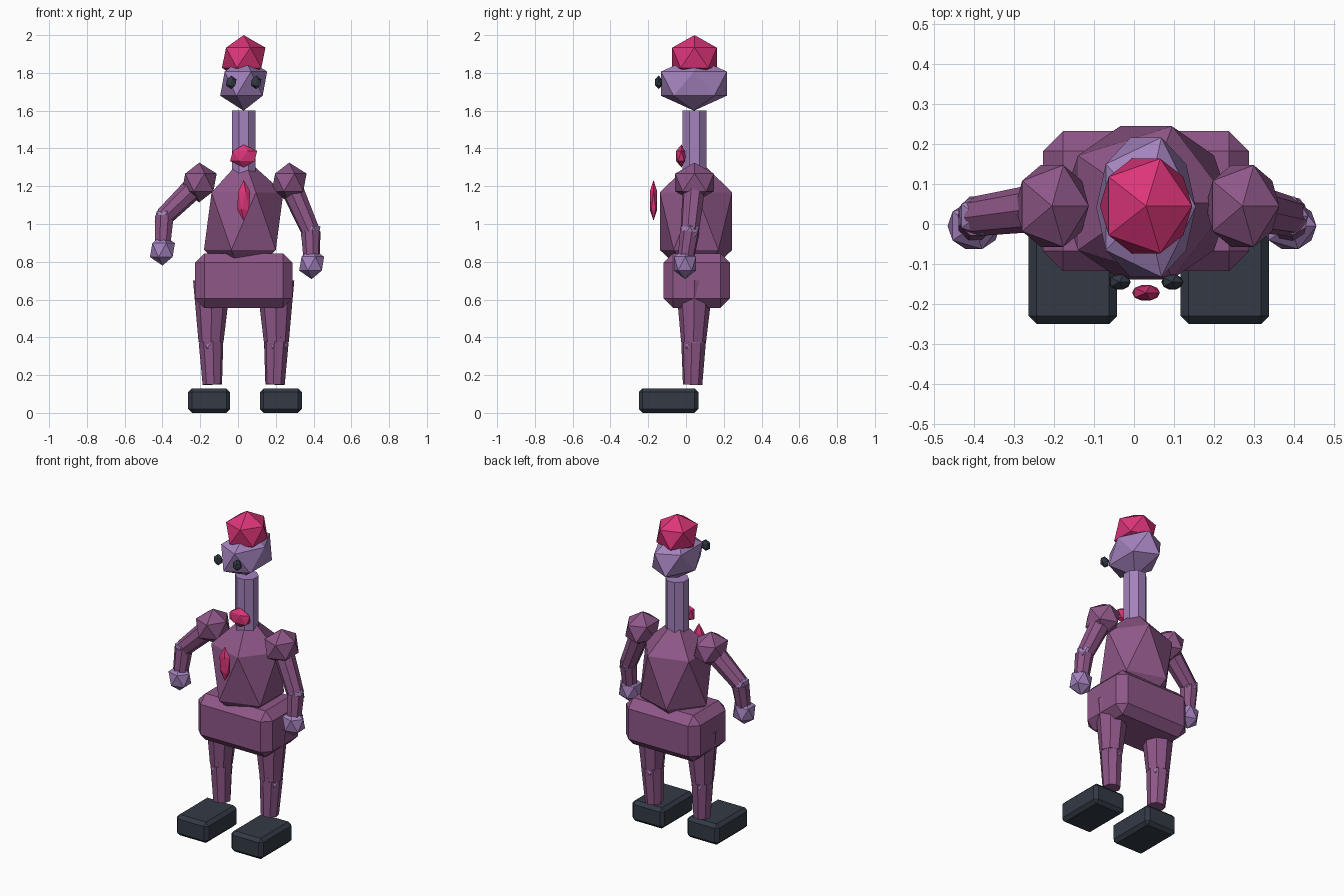
import bpy
import bmesh
import math
from mathutils import Vector, Matrix

cube = bpy.data.objects.get("Cube")
if cube:
    bpy.data.objects.remove(cube, do_unlink=True)


def material(name, rgb):
    m = bpy.data.materials.new(name)
    m.use_nodes = True
    m.diffuse_color = (*rgb, 1)
    m.node_tree.nodes["Principled BSDF"].inputs["Base Color"].default_value = (*rgb, 1)
    return m


PLUM = material("plum", (0.27, 0.095, 0.245))
LILAC = material("lilac", (0.37, 0.225, 0.51))
PINK = material("pink", (0.71, 0.035, 0.19))
SLATE = material("slate", (0.033, 0.042, 0.06))


def finish(bm, name, mat):
    mesh = bpy.data.meshes.new(name)
    bm.to_mesh(mesh)
    bm.free()
    mesh.materials.append(mat)
    ob = bpy.data.objects.new(name, mesh)
    bpy.context.collection.objects.link(ob)
    return ob


def gem(name, mat, loc, radii):
    """Twenty-sided ball stretched to the given radii."""
    bm = bmesh.new()
    bmesh.ops.create_icosphere(bm, subdivisions=1, radius=1)
    bmesh.ops.scale(bm, vec=radii, verts=bm.verts)
    finish(bm, name, mat).location = loc


def block(name, mat, loc, size, bevel):
    """Box with chamfered edges."""
    bm = bmesh.new()
    bmesh.ops.create_cube(bm, size=1)
    bmesh.ops.scale(bm, vec=size, verts=bm.verts)
    ob = finish(bm, name, mat)
    ob.location = loc
    mod = ob.modifiers.new("chamfer", 'BEVEL')
    mod.width = bevel
    mod.segments = 1


def limb(name, mat, start, end, r1, r2, turn=0.0):
    """Tapered eight-sided rod between two points."""
    a, b = Vector(start), Vector(end)
    bm = bmesh.new()
    bmesh.ops.create_cone(bm, cap_ends=True, segments=8, radius1=r1, radius2=r2,
                          depth=(b - a).length, matrix=Matrix.Rotation(turn, 4, 'Z'))
    ob = finish(bm, name, mat)
    ob.location = (a + b) / 2
    ob.rotation_mode = 'QUATERNION'
    ob.rotation_quaternion = (b - a).to_track_quat('Z', 'Y')


CX, CY = 0.03, 0.045

# Body, neck and head
gem("torso", PLUM, (CX, 0.053, 1.015), (0.235, 0.225, 0.34))
block("pelvis", PLUM, (CX, 0.057, 0.7), (0.515, 0.35, 0.29), 0.05)
limb("neck", LILAC, (CX, CY, 1.2), (CX, CY, 1.6), 0.068, 0.068, math.pi / 8)
gem("head", LILAC, (CX, 0.042, 1.743), (0.139, 0.205, 0.143))
gem("hat", PINK, (CX, CY, 1.88), (0.129, 0.139, 0.12))

# Neck ornament and chest pendant
gem("neck_ornament", PINK, (CX, -0.025, 1.36), (0.08, 0.032, 0.06))
gem("chest_pendant", PINK, (CX, -0.172, 1.125), (0.039, 0.023, 0.108))

# The arms hang at slightly different heights
arms = {"right": ((-0.39, 0.02, 1.04), (-0.4, -0.005, 0.862)),
        "left": ((0.385, 0.02, 0.96), (0.39, -0.005, 0.79))}

for side, s in (("right", -1), ("left", 1)):
    gem(side + "_eye", SLATE, (CX + s * 0.066, -0.145, 1.75), (0.031, 0.022, 0.036))

    # Arm
    shoulder = (CX + 0.003 + s * 0.238, CY, 1.22)
    elbow, hand = arms[side]
    gem(side + "_shoulder", PLUM, shoulder, (0.103, 0.12, 0.105))
    limb(side + "_upper_arm", PLUM, shoulder, elbow, 0.062, 0.05)
    gem(side + "_elbow", LILAC, elbow, (0.057, 0.057, 0.057))
    limb(side + "_forearm", PLUM, elbow, hand, 0.053, 0.042)
    gem(side + "_hand", LILAC, hand, (0.074, 0.068, 0.082))

    # Leg
    hip = (CX + s * 0.168, CY, 0.7)
    knee = (CX + s * 0.173, 0.04, 0.375)
    ankle = (CX + s * 0.166, 0.035, 0.15)
    limb(side + "_thigh", PLUM, hip, knee, 0.1, 0.066)
    gem(side + "_knee", LILAC, knee, (0.072, 0.072, 0.072))
    limb(side + "_shin", PLUM, knee, ankle, 0.066, 0.052)
    block(side + "_foot", SLATE, (0.037 + s * 0.19, -0.092, 0.065), (0.222, 0.315, 0.13), 0.02)
